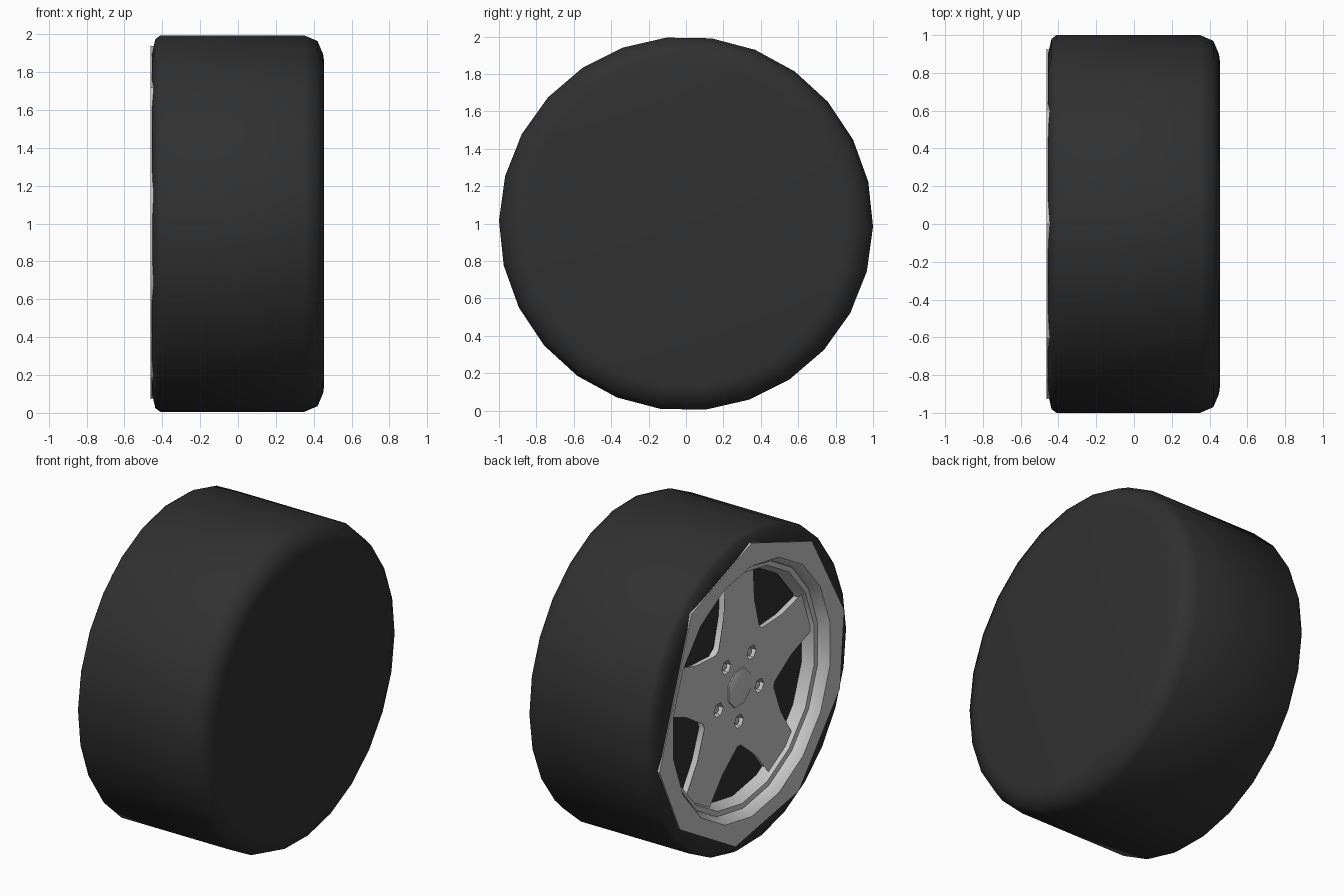
import bpy, bmesh, math
from math import radians, sin, cos

if "Cube" in bpy.data.objects:
    bpy.data.objects.remove(bpy.data.objects["Cube"])


def material(name, v):
    m = bpy.data.materials.new(name)
    m.diffuse_color = (v, v, v, 1)
    m.use_nodes = True
    m.node_tree.nodes["Principled BSDF"].inputs["Base Color"].default_value = m.diffuse_color
    return m


RUBBER = material("black rubber", 0.03)
ALLOY = material("silver alloy", 0.57)


def finish(name, bm, mat, angle):
    bmesh.ops.remove_doubles(bm, verts=bm.verts, dist=1e-5)
    bmesh.ops.recalc_face_normals(bm, faces=bm.faces)
    me = bpy.data.meshes.new(name)
    bm.to_mesh(me)
    bm.free()
    ob = bpy.data.objects.new(name, me)
    bpy.context.collection.objects.link(ob)
    me.materials.append(mat)
    ob.location.z = 1
    if angle:
        bpy.ops.object.select_all(action='DESELECT')
        ob.select_set(True)
        bpy.context.view_layer.objects.active = ob
        bpy.ops.object.shade_smooth_by_angle(angle=radians(angle))
    return ob


def skin(bm, rings, closed=False):
    """Join rings of points (same count) with quads; returns the vertex rings."""
    vs = [[bm.verts.new(p) for p in ring] for ring in rings]
    n = len(vs[0])
    pairs = list(zip(vs, vs[1:])) + ([(vs[-1], vs[0])] if closed else [])
    for a, b in pairs:
        for i in range(n):
            j = (i + 1) % n
            bm.faces.new((a[i], a[j], b[j], b[i]))
    return vs


def circle(x, r, n, phase=0):
    return [(x, r * cos(radians(phase) + math.tau * i / n),
             r * sin(radians(phase) + math.tau * i / n)) for i in range(n)]


def lathe(name, profile, n, phase, mat, angle, center=(0, 0)):
    bm = bmesh.new()
    vs = skin(bm, [[(x, y + center[0], z + center[1]) for x, y, z in circle(x, r, n, phase)]
                   for x, r in profile])
    bm.faces.new(vs[0])
    bm.faces.new(vs[-1])
    return finish(name, bm, mat, angle)


# Tyre: closed on +x, with a dark backing wall recessed behind the spokes on -x
lathe("tyre", [(0.455, 0.86), (0.45, 0.9), (0.42, 0.97), (0.35, 1.0), (-0.41, 1.0),
               (-0.437, 0.98), (-0.455, 0.9), (-0.455, 0.8), (-0.325, 0.8)],
      26, -84, RUBBER, 50)


# Rim: faceted outer flange, stepped round barrel inside
def poly_radius(t, corners, r):
    """Radius at angle t of a polygon whose corners lie at the given angles."""
    ext = corners + [corners[0] + 360]
    for a, b in zip(ext, ext[1:]):
        if a <= t <= b:
            half = radians((b - a) / 2)
            return r * cos(half) / cos(radians(t - (a + b) / 2))


FLANGE = [-10, 50, 90, 130, 170, 200, 240, 280, 320]
ROUND = list(range(-10, 350, 20))
bm = bmesh.new()
rings = []
for x, r, corners in [(-0.425, 0.935, FLANGE), (-0.462, 0.94, FLANGE), (-0.462, 0.795, ROUND),
                      (-0.425, 0.765, ROUND), (-0.40, 0.76, ROUND), (-0.395, 0.73, ROUND),
                      (-0.32, 0.70, ROUND), (-0.32, 0.78, ROUND)]:
    ring = []
    for t in range(-10, 350, 10):
        q = poly_radius(t, corners, r)
        ring.append((x, q * cos(radians(t)), q * sin(radians(t))))
    rings.append(ring)
skin(bm, rings, closed=True)
finish("rim", bm, ALLOY, 35)


# Five-spoke star with rounded shoulders
def star(x, grow):
    pts = []
    for k in range(5):
        a = radians(18 + 72 * k)
        for r, w in [(0.31, -0.165), (0.5, -0.115), (0.75, -0.10),
                     (0.75, 0.10), (0.5, 0.115), (0.31, 0.165)]:
            w += math.copysign(grow, w)
            pts.append((x, r * cos(a) - w * sin(a), r * sin(a) + w * cos(a)))
    return pts


bm = bmesh.new()
vs = skin(bm, [star(-0.30, 0.03), star(-0.335, 0.02), star(-0.36, -0.005), star(-0.372, -0.04)])
bm.faces.new(vs[0])
bm.faces.new(vs[-1])
spokes = finish("spokes", bm, ALLOY, 0)

# Lug holes between the spokes, each with a small nut
LUGS = [(0.215 * cos(radians(54 + 72 * k)), 0.215 * sin(radians(54 + 72 * k))) for k in range(5)]
for k, c in enumerate(LUGS):
    cutter = lathe(f"lug_cutter_{k}", [(-0.5, 0.045), (-0.335, 0.045)], 6, 0, ALLOY, 0, c)
    mod = spokes.modifiers.new("lug_hole", 'BOOLEAN')
    mod.object = cutter
    mod.solver = 'EXACT'
    bpy.context.view_layer.objects.active = spokes
    bpy.ops.object.modifier_apply(modifier=mod.name)
    bpy.data.objects.remove(cutter)
    lathe(f"lug_nut_{k}", [(-0.33, 0.024), (-0.358, 0.024)], 6, 30, ALLOY, 0, c)
bpy.ops.object.select_all(action='DESELECT')
spokes.select_set(True)
bpy.context.view_layer.objects.active = spokes
bpy.ops.object.shade_smooth_by_angle(angle=radians(50))

# Hub cap
lathe("hub_cap", [(-0.36, 0.125), (-0.378, 0.12), (-0.388, 0.085)], 8, 22.5, ALLOY, 40)
